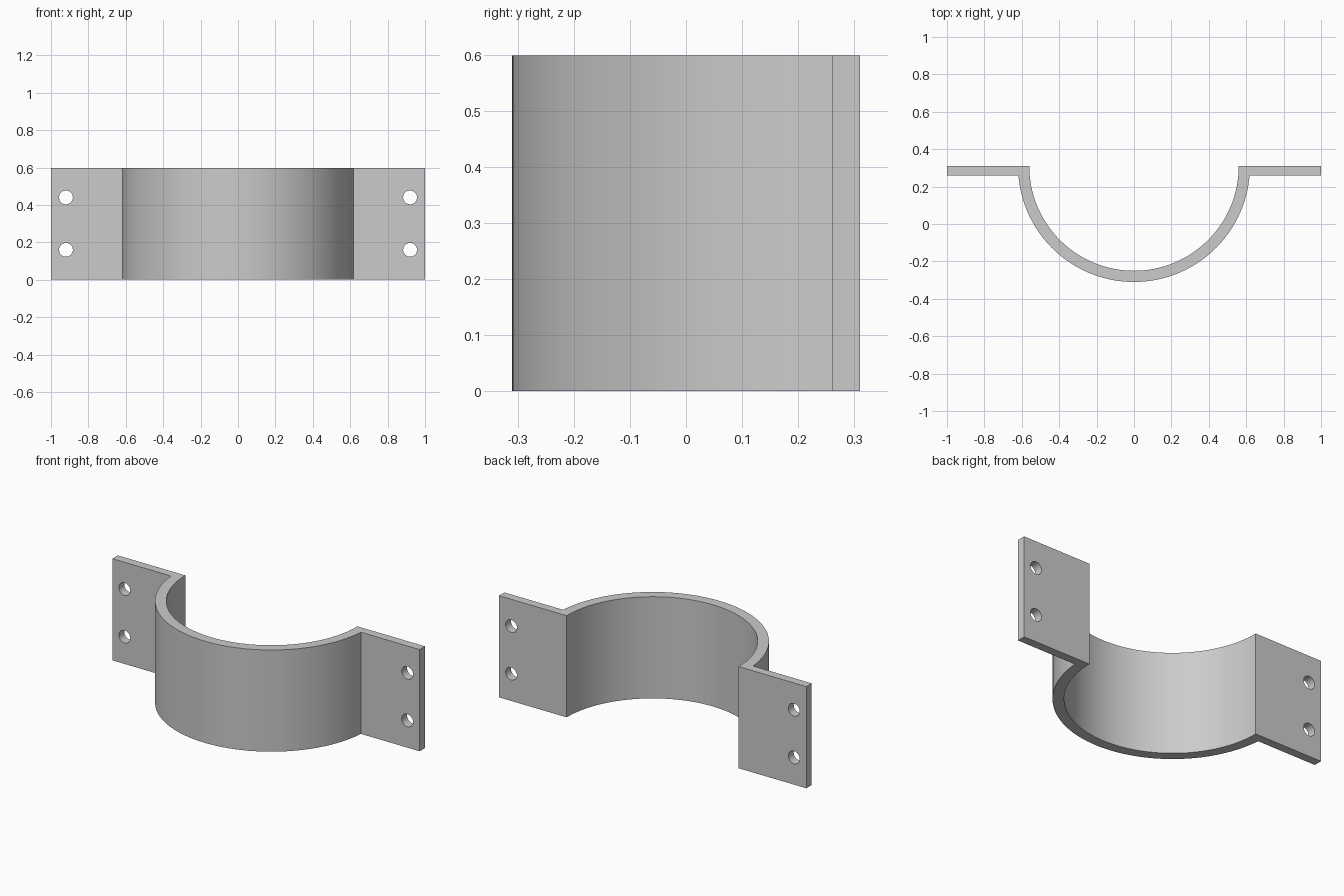
import bpy, bmesh, math

cube = bpy.data.objects.get("Cube")
if cube:
    bpy.data.objects.remove(cube, do_unlink=True)

HEIGHT = 0.598
BACK = 0.31            # rear plane, also the arc centre
FLANGE = 0.05          # flange thickness
R_OUT, R_IN = 0.62, 0.56
SEGMENTS = 64

steel = bpy.data.materials.new("light_grey_metal")
steel.use_nodes = True
grey = (0.6, 0.6, 0.6, 1)
steel.diffuse_color = grey
steel.node_tree.nodes["Principled BSDF"].inputs["Base Color"].default_value = grey


def arc(radius, start, end):
    """Points below the arc centre, from angle start to end."""
    angles = [start + (end - start) * i / SEGMENTS for i in range(SEGMENTS + 1)]
    return [(radius * math.cos(a), BACK + radius * math.sin(a)) for a in angles]


# Clamp band with both flanges, one closed outline
dip = math.asin(FLANGE / R_OUT)
outline = [(-1, BACK), (-1, BACK - FLANGE)]
outline += arc(R_OUT, math.pi + dip, 2 * math.pi - dip)
outline += [(1, BACK - FLANGE), (1, BACK)]
outline += arc(R_IN, 2 * math.pi, math.pi)

bm = bmesh.new()
base = bm.faces.new([bm.verts.new((x, y, 0)) for x, y in outline])
top = bmesh.ops.extrude_face_region(bm, geom=[base])["geom"]
bmesh.ops.translate(bm, vec=(0, 0, HEIGHT),
                    verts=[v for v in top if isinstance(v, bmesh.types.BMVert)])
bmesh.ops.recalc_face_normals(bm, faces=bm.faces)
mesh = bpy.data.meshes.new("half_clamp")
bm.to_mesh(mesh)
bm.free()
mesh.materials.append(steel)
clamp = bpy.data.objects.new("half_clamp", mesh)
bpy.context.collection.objects.link(clamp)

# Bolt holes, two through each flange
for x in (-0.92, 0.92):
    for z in (0.16, 0.44):
        bpy.ops.mesh.primitive_cylinder_add(
            vertices=32, radius=0.037, depth=0.2,
            location=(x, BACK - FLANGE / 2, z), rotation=(math.pi / 2, 0, 0))
        cutter = bpy.context.object
        cutter.name = "bolt_hole_cutter"
        cutter.hide_render = True
        cutter.data.materials.append(steel)
        cut = clamp.modifiers.new("bolt_hole", 'BOOLEAN')
        cut.operation = 'DIFFERENCE'
        cut.solver = 'EXACT'
        cut.object = cutter
        bpy.ops.object.select_all(action='DESELECT')
        clamp.select_set(True)
        bpy.context.view_layer.objects.active = clamp
        bpy.ops.object.modifier_apply(modifier=cut.name)
        bpy.data.objects.remove(cutter, do_unlink=True)

bpy.ops.object.shade_smooth_by_angle(angle=math.radians(30))
